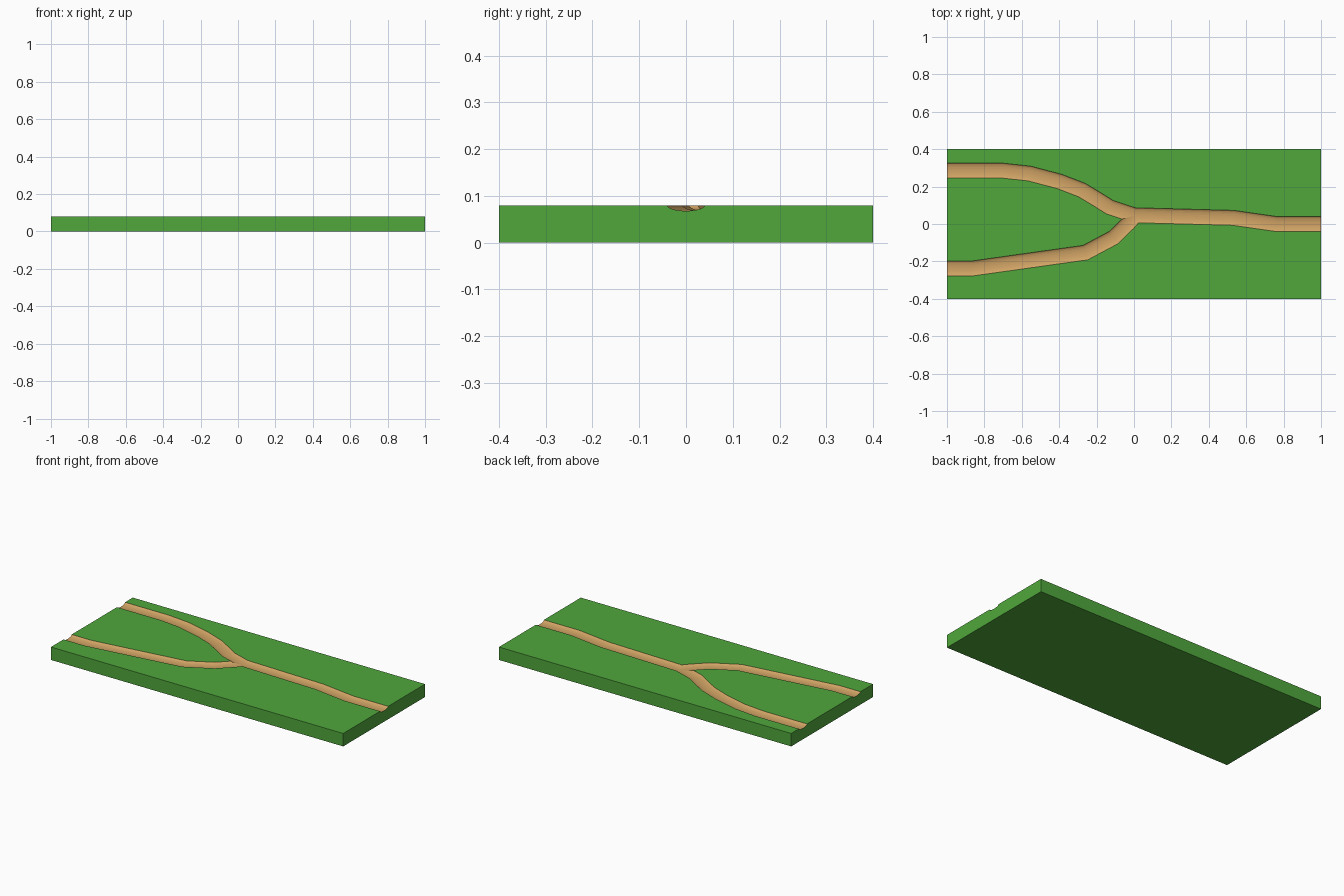
import bpy, bmesh, math
from mathutils import Vector

if "Cube" in bpy.data.objects:
    bpy.data.objects.remove(bpy.data.objects["Cube"])

TOP, HALF_W, DEPTH = 0.08, 0.04, 0.012


def material(name, color):
    m = bpy.data.materials.new(name)
    m.diffuse_color = color
    m.use_nodes = True
    m.node_tree.nodes["Principled BSDF"].inputs["Base Color"].default_value = m.diffuse_color
    return m


grass = material("grass_green", (0.08, 0.39, 0.045, 1))
dirt = material("dirt_tan", (0.64, 0.37, 0.13, 1))


def add_object(name, bm):
    bmesh.ops.recalc_face_normals(bm, faces=bm.faces)
    me = bpy.data.meshes.new(name)
    bm.to_mesh(me)
    bm.free()
    me.materials.append(grass)
    me.materials.append(dirt)
    ob = bpy.data.objects.new(name, me)
    bpy.context.collection.objects.link(ob)
    return ob


def path_cutter(name, path):
    """Sweep a half-ellipse channel profile along a mitred path."""
    n = 12
    profile = [(HALF_W * math.cos(math.pi * i / n),
                TOP - DEPTH * math.sin(math.pi * i / n)) for i in range(n + 1)]
    profile += [(-HALF_W, TOP + 0.05), (HALF_W, TOP + 0.05)]
    pts = [Vector(p) for p in path]
    dirs = [(b - a).normalized() for a, b in zip(pts, pts[1:])]
    bm = bmesh.new()
    rings = []
    for i, p in enumerate(pts):
        d0, d1 = dirs[max(i - 1, 0)], dirs[min(i, len(dirs) - 1)]
        t = (d0 + d1).normalized()
        side = Vector((-t.y, t.x)) / t.dot(d0)
        rings.append([bm.verts.new((p.x + side.x * u, p.y + side.y * u, z))
                      for u, z in profile])
    for a, b in zip(rings, rings[1:]):
        for j in range(len(a)):
            k = (j + 1) % len(a)
            bm.faces.new((a[j], a[k], b[k], b[j]))
    bm.faces.new(rings[0])
    bm.faces.new(rings[-1])
    for f in bm.faces:
        f.material_index = 1
    ob = add_object(name, bm)
    ob.hide_render = True
    return ob


# Grass slab
bm = bmesh.new()
bmesh.ops.create_cube(bm, size=1)
for v in bm.verts:
    v.co = (v.co.x * 2, v.co.y * 0.8, (v.co.z + 0.5) * TOP)
slab = add_object("path_tile", bm)

# Sunken dirt path: main run and the merging branch
main = [(-1.1, .285), (-.70, .285), (-.56, .270), (-.40, .228), (-.28, .182),
        (-.20, .134), (-.13, .09), (.0, .047), (.53, .033), (.76, 0), (1.1, 0)]
branch = [(-1.1, -.237), (-.86, -.237), (-.26, -.153), (-.11, -.073),
          (-.03, .005), (.002, .042)]
cutters = [path_cutter("main_path_cutter", main),
           path_cutter("branch_path_cutter", branch)]
bpy.context.view_layer.objects.active = slab
for c in cutters:
    mod = slab.modifiers.new(c.name, 'BOOLEAN')
    mod.operation = 'DIFFERENCE'
    mod.solver = 'EXACT'
    mod.object = c
    bpy.ops.object.modifier_apply(modifier=mod.name)
for c in cutters:
    bpy.data.objects.remove(c)
